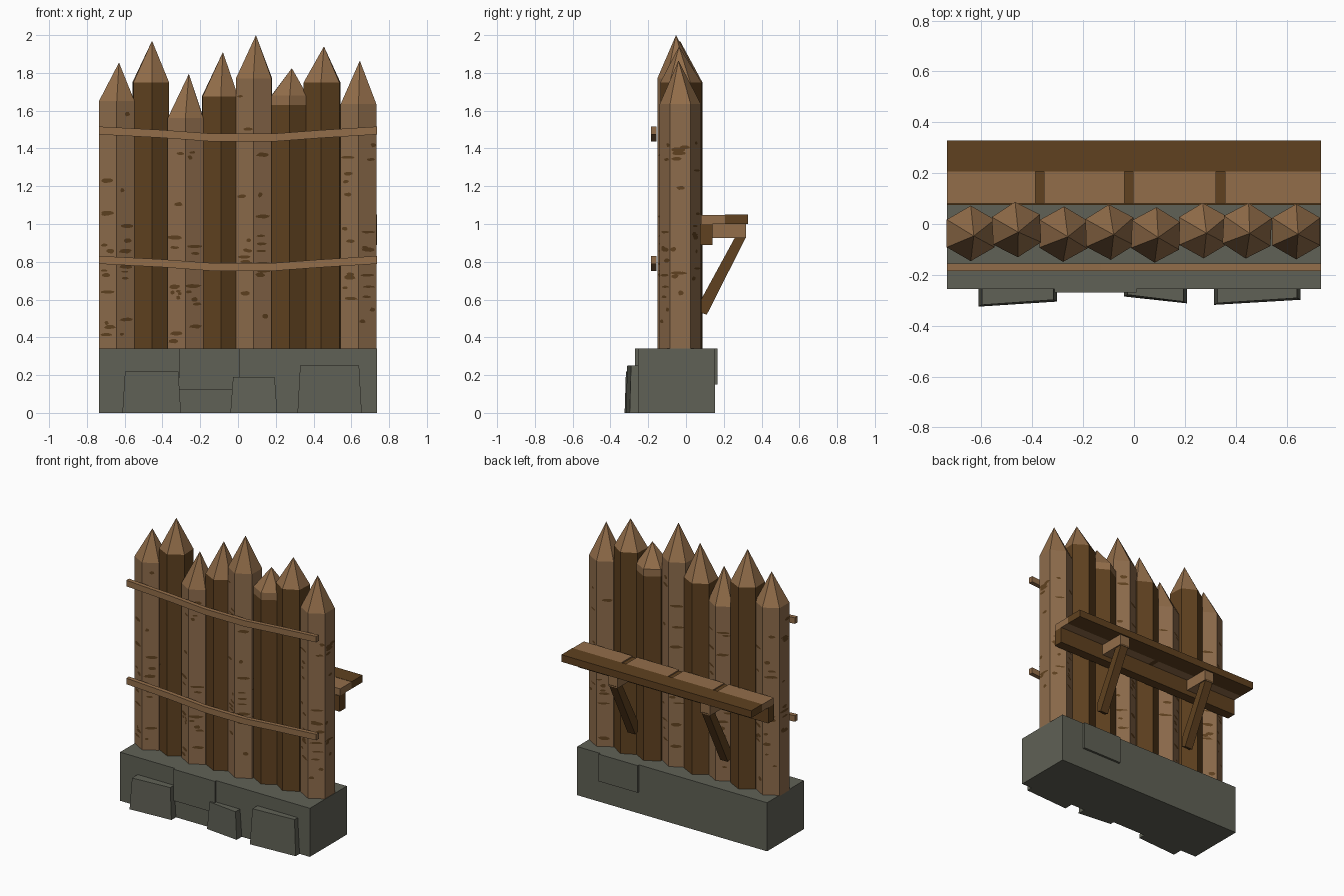
import bpy, bmesh, math, random
from mathutils import Vector

random.seed(7)
cube = bpy.data.objects.get("Cube")
if cube:
    bpy.data.objects.remove(cube, do_unlink=True)


def material(name, rgb):
    m = bpy.data.materials.new(name)
    m.use_nodes = True
    m.diffuse_color = (*rgb, 1)
    bsdf = next(n for n in m.node_tree.nodes if n.type == "BSDF_PRINCIPLED")
    bsdf.inputs["Base Color"].default_value = (*rgb, 1)
    bsdf.inputs["Roughness"].default_value = 0.9
    return m


LIGHT = material("light wood", (0.29, 0.155, 0.068))
BARK = material("pale bark", (0.27, 0.15, 0.072))
DARK = material("dark wood", (0.115, 0.053, 0.014))
STONE = material("grey stone", (0.117, 0.12, 0.092))


def finish(name, bm, *mats):
    bmesh.ops.recalc_face_normals(bm, faces=bm.faces)
    me = bpy.data.meshes.new(name)
    bm.to_mesh(me)
    bm.free()
    for m in mats:
        me.materials.append(m)
    ob = bpy.data.objects.new(name, me)
    bpy.context.collection.objects.link(ob)
    return ob


def loft(name, rings, *mats):
    """Skin a list of equal-length rings and cap both ends."""
    bm = bmesh.new()
    rings = [[bm.verts.new(p) for p in r] for r in rings]
    for a, b in zip(rings, rings[1:]):
        for i in range(len(a)):
            j = (i + 1) % len(a)
            bm.faces.new((a[i], a[j], b[j], b[i]))
    bm.faces.new(rings[0][::-1])
    bm.faces.new(rings[-1])
    return finish(name, bm, *mats)


def box(name, x, y, z, mat):
    corners = [(x[0], y[0]), (x[1], y[0]), (x[1], y[1]), (x[0], y[1])]
    return loft(name, [[(a, b, h) for a, b in corners] for h in z], mat)


# Stakes: hexagonal post, optional trimmed collar, pointed top
RADIUS, FOOT = 0.109, 0.335


def hexagon(x, y, r, z, turn):
    return [Vector((x + r * math.cos(a), y + r * math.sin(a), z))
            for a in (turn + math.pi * (i / 3 + 0.5) for i in range(6))]


def stake(name, x, y, shoulder, tip, tip_x, collar, body, turn):
    bm = bmesh.new()
    levels = [FOOT, shoulder - collar, shoulder] if collar else [FOOT, shoulder]
    rings = [[bm.verts.new(p) for p in hexagon(x, y, RADIUS, z, turn)] for z in levels]
    apex = bm.verts.new((tip_x, y - 0.01, tip))
    bm.faces.new(rings[0][::-1])
    for i in range(6):
        j = (i + 1) % 6
        for k in range(len(rings) - 1):
            f = bm.faces.new((rings[k][i], rings[k][j], rings[k + 1][j], rings[k + 1][i]))
            f.material_index = min(k, 1)
        bm.faces.new((rings[-1][i], rings[-1][j], apex)).material_index = 1
    finish(name, bm, body, LIGHT)


def bark_marks(name, x, y, top, turn):
    """Thin irregular flecks laid on each side of a post."""
    bm = bmesh.new()
    base = hexagon(x, y, RADIUS + 0.002, 0, turn)
    for i in range(6):
        a, b = base[i], base[(i + 1) % 6]
        side, mid, width = (b - a).normalized(), (a + b) / 2, (b - a).length
        for n in range(11):
            z = random.uniform(FOOT + 0.03, top - 0.05)
            if n > 6:
                z = random.uniform(0.6, 0.98)
            half = random.uniform(0.012, 0.05)
            tall = random.uniform(0.006, 0.014)
            shift = random.uniform(-1, 1) * (width / 2 - half)
            pts = []
            for k in range(8):
                t = math.tau * (k + 0.5) / 8
                wob = random.uniform(0.75, 1.08)
                pts.append(mid + side * (shift + half * math.cos(t) * wob)
                           + Vector((0, 0, z + tall * math.sin(t) * wob)))
            bm.faces.new([bm.verts.new(p) for p in pts])
    finish(name, bm, DARK)


# x, y, shoulder, tip, tip x, collar, pale bark
stakes = [
    (-0.642, -0.037, 1.65, 1.855, -0.63, 0, True),
    (-0.462, -0.022, 1.75, 1.97, -0.455, 0, False),
    (-0.277, -0.040, 1.56, 1.795, -0.26, 0, True),
    (-0.095, -0.032, 1.675, 1.91, -0.08, 0, False),
    (0.085, -0.043, 1.77, 2.0, 0.095, 0, True),
    (0.272, -0.026, 1.68, 1.825, 0.285, 0.05, False),
    (0.445, -0.027, 1.75, 1.94, 0.455, 0, False),
    (0.638, -0.030, 1.635, 1.865, 0.645, 0, True),
]
for n, (x, y, shoulder, tip, tip_x, collar, pale) in enumerate(stakes, 1):
    turn = math.radians((n * 3) % 7 - 3)
    stake(f"stake_{n}", x, y, shoulder, tip, tip_x, collar, BARK if pale else DARK, turn)
    if pale:
        bark_marks(f"bark_marks_{n}", x, y, shoulder, turn)

# Sagging front straps
sag = [(-0.735, 0.02), (-0.4, 0.002), (-0.13, -0.018), (0.18, -0.018), (0.42, 0), (0.735, 0.02)]
for label, z in (("lower", 0.79), ("upper", 1.475)):
    loft(f"{label}_strap",
         [[(x, y, z + s + h) for y, h in ((-0.185, -0.021), (-0.155, -0.021),
                                          (-0.155, 0.021), (-0.185, 0.021))]
          for x, s in sag], LIGHT)

# Walkway on the back
HALF = 0.735
box("walkway_edge_beam", (-HALF, HALF), (0.207, 0.328), (1.0, 1.05), DARK)
box("walkway_ledger", (-HALF, HALF), (0.075, 0.14), (0.89, 1.0), DARK)
seams = [-0.37, -0.02, 0.34]
edges = [-HALF - 0.017] + seams + [HALF + 0.017]
for n, (a, b) in enumerate(zip(edges, edges[1:]), 1):
    box(f"walkway_plank_{n}", (a + 0.017, b - 0.017), (0.08, 0.207), (1.0, 1.048), LIGHT)
for n, x in enumerate(seams, 1):
    box(f"seam_batten_{n}", (x - 0.017, x + 0.017), (0.08, 0.207), (1.0, 1.04), DARK)

# Brackets with diagonal braces
brace = [(0.32, 0.935), (0.26, 0.93), (0.08, 0.6), (0.08, 0.53), (0.11, 0.52)]
for label, x in (("right", -0.372), ("left", 0.345)):
    box(f"{label}_bracket", (x - 0.038, x + 0.038), (0.08, 0.318), (0.925, 1.0), LIGHT)
    loft(f"{label}_brace", [[(x + s, y, z) for y, z in brace] for s in (-0.03, 0.03)], DARK)

# Stone footing with raised slabs
box("stone_footing", (-HALF, HALF), (-0.255, 0.153), (0, 0.34), STONE)
box("front_upper_slab", (-0.312, 0.01), (-0.27, -0.2), (0.12, 0.34), STONE)
box("back_upper_slab", (0.257, 0.56), (0.1, 0.168), (0.15, 0.34), STONE)


def slab(name, x0, x1, y0, y1, top):
    """Tapered block leaning slightly inwards, turned to one side."""
    loft(name, [[(x0 + t, y0 + t / 2, z), (x1 - t, y1 + t / 2, z),
                 (x1 - t, -0.2, z), (x0 + t, -0.2, z)]
                for z, t in ((0, 0), (top, 0.014))], STONE)


slab("right_front_slab", -0.612, -0.302, -0.325, -0.305, 0.22)
slab("middle_front_slab", -0.04, 0.208, -0.285, -0.312, 0.19)
slab("left_front_slab", 0.315, 0.655, -0.318, -0.298, 0.25)
